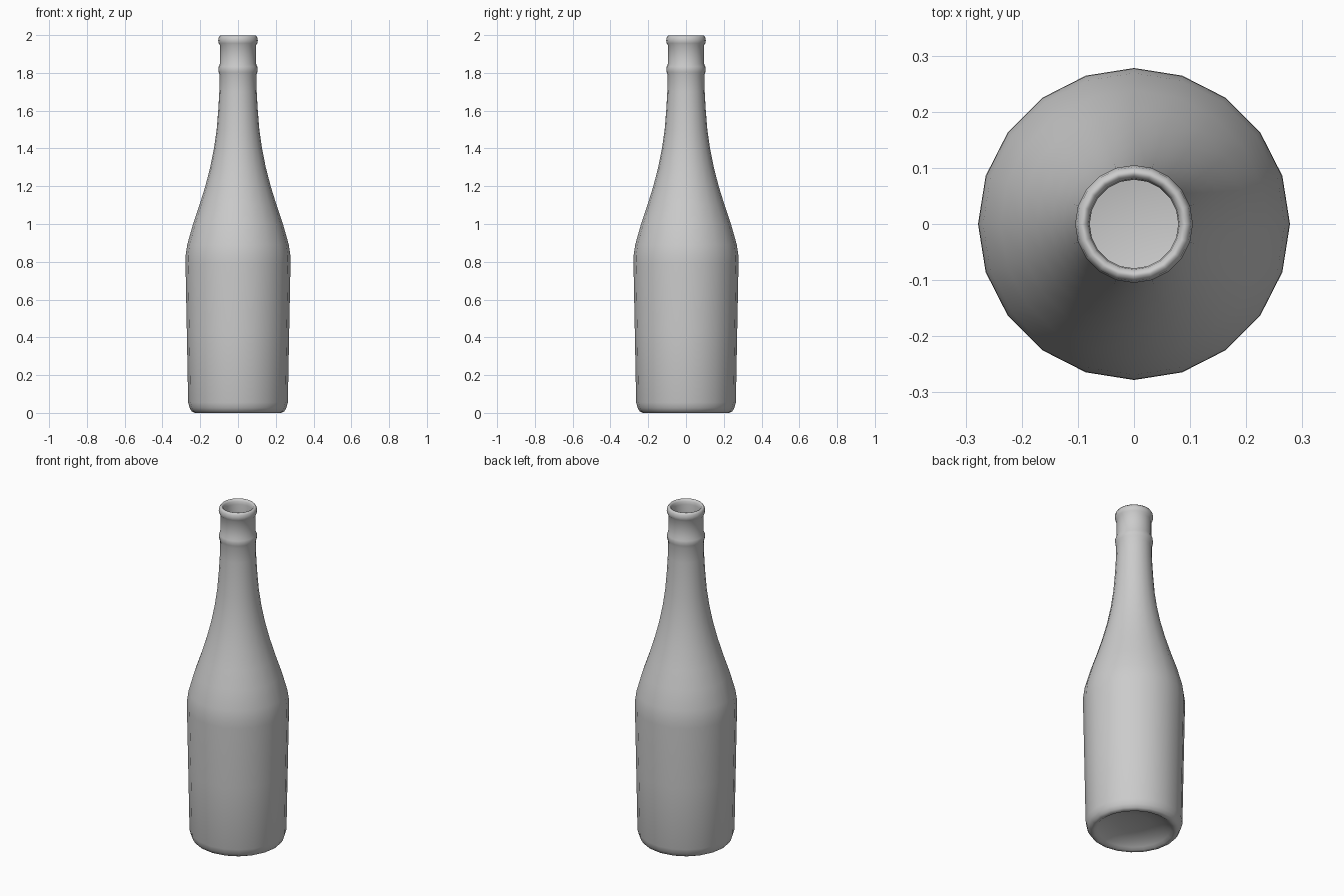
import bpy, bmesh, math

SIDES = 20

# Outer wall, from centre of the hollowed base up to the lip: (radius, height)
base = [(0, 0.055), (0.09, 0.05), (0.16, 0.036), (0.2, 0.014), (0.215, 0.003),
        (0.23, 0.0), (0.245, 0.008), (0.256, 0.026), (0.264, 0.055)]
body = [(0.271, 0.43), (0.278, 0.79), (0.277, 0.835), (0.269, 0.89),
        (0.238, 1.0), (0.204, 1.1), (0.173, 1.2), (0.147, 1.3),
        (0.127, 1.4), (0.113, 1.5), (0.104, 1.61), (0.099, 1.7), (0.097, 1.785)]
collar = [(0.102, 1.803), (0.104, 1.818), (0.102, 1.833), (0.095, 1.85), (0.095, 1.945)]
lip = [(0.102, 1.957), (0.105, 1.972), (0.102, 1.988), (0.094, 1.999),
       (0.087, 1.997), (0.081, 1.988), (0.079, 1.97)]
# Inner wall follows the outer one down to the inside floor
inner = [(r - 0.018, z) for r, z in reversed(body)]
floor = [(0.244, 0.1), (0.225, 0.075), (0, 0.075)]


def lathe(name, profile):
    """Revolve a profile around z."""
    bm = bmesh.new()
    verts = [bm.verts.new((r, 0, z)) for r, z in profile]
    edges = [bm.edges.new(pair) for pair in zip(verts, verts[1:])]
    bmesh.ops.spin(bm, geom=verts + edges, cent=(0, 0, 0), axis=(0, 0, 1),
                   angle=math.tau, steps=SIDES, use_merge=False)
    bmesh.ops.remove_doubles(bm, verts=bm.verts, dist=0.0005)
    bmesh.ops.recalc_face_normals(bm, faces=bm.faces)
    mesh = bpy.data.meshes.new(name)
    bm.to_mesh(mesh)
    bm.free()
    mesh.shade_smooth()
    obj = bpy.data.objects.new(name, mesh)
    bpy.context.collection.objects.link(obj)
    return obj


# Hollow glass bottle
lathe("bottle", base + body + collar + lip + inner + floor)
